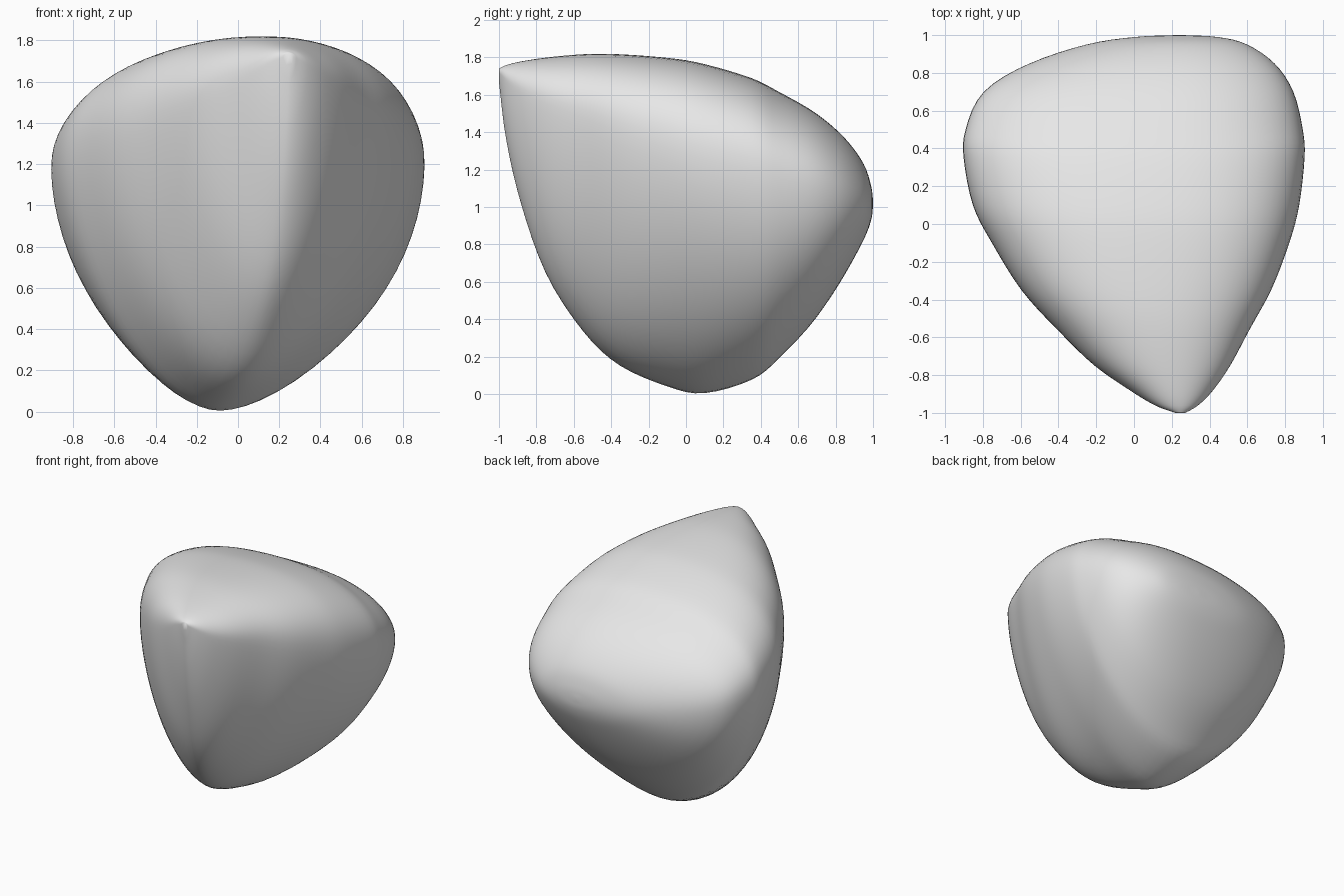
import bpy
import bmesh
import math
from mathutils import Vector

# Remove the default cube only
cube = bpy.data.objects.get("Cube")
if cube:
    bpy.data.objects.remove(cube, do_unlink=True)

RING = 72      # points around each section
STEPS = 4      # sections between neighbouring stations

# Stations from the pointed front to the rounded back:
# y, left x, right x, bottom z, top z, height of greatest width
STATIONS = [
    (-1.0, .22, .27, 1.67, 1.74, 1.72),
    (-.96, .11, .34, 1.35, 1.76, 1.68),
    (-.88, -.02, .42, 1.01, 1.78, 1.62),
    (-.75, -.21, .51, .64, 1.8, 1.57),
    (-.55, -.42, .62, .32, 1.82, 1.49),
    (-.35, -.6, .73, .14, 1.82, 1.41),
    (-.1, -.76, .83, .03, 1.8, 1.32),
    (.1, -.86, .88, -.01, 1.77, 1.26),
    (.35, -.91, .91, .07, 1.69, 1.21),
    (.5, -.9, .9, .18, 1.62, 1.17),
    (.7, -.81, .85, .41, 1.5, 1.11),
    (.85, -.56, .75, .64, 1.37, 1.06),
    (.95, -.25, .6, .83, 1.23, 1.03),
    (.99, 0, .45, .93, 1.11, 1.02),
    (1.0, .23, .25, 1.01, 1.03, 1.02),
]

# Sideways drift of the lower keel and the crown, as (y, x) points
KEEL = [(-1, .25), (-.88, .21), (-.55, .07), (0, -.1), (.4, -.06), (1, .24)]
CROWN = [(-1, .245), (-.75, .17), (-.4, .1), (.5, .1), (1, .24)]

# How far the widest height sits lower on the -x side
SAG = [(-1, 0), (-.75, .08), (-.4, .11), (.2, .04), (.5, 0), (1, 0)]

# Roundness exponents along y: lower left, lower right, upper half
LOWER_LEFT = [(-1, 1.8), (-.4, 1.76), (.1, 1.68), (.5, 1.9), (1, 2)]
LOWER_RIGHT = [(-1, 1.68), (.1, 1.69), (.5, 1.92), (1, 2)]
UPPER = [(-1, 2), (-.55, 2.3), (-.2, 2.45), (.2, 2.4), (1, 2)]


def follow(points, y):
    """Value of a short profile at y."""
    for (ya, va), (yb, vb) in zip(points, points[1:]):
        if y <= yb:
            return va + (vb - va) * (y - ya) / (yb - ya)
    return points[-1][1]


def spline(rows, steps):
    """Catmull-Rom resampling of the station rows."""
    result = []
    last = len(rows) - 1
    for i in range(last):
        quads = list(zip(rows[max(i - 1, 0)], rows[i], rows[i + 1],
                         rows[min(i + 2, last)]))
        for s in range(steps):
            t = s / steps
            result.append([
                b + t * ((c - a) / 2
                         + t * ((a - b) + (c - b) * 2 - (d - b) / 2
                                + t * ((b - c) * 3 + d - a) / 2))
                for a, b, c, d in quads])
    result.append(list(rows[last]))
    return result


def section(row):
    """Closed rounded-triangle outline made of four curved quarters."""
    y, left, right, bottom, top, waist = row
    keel = min(max(follow(KEEL, y), left), right)
    crown = min(max(follow(CROWN, y), left), right)
    points = []
    for k in range(RING):
        angle = math.tau * k / RING
        c, s = math.cos(angle), math.sin(angle)
        widest = waist if c >= 0 else waist - follow(SAG, y)
        if s >= 0:
            middle, height, power = crown, top - widest, follow(UPPER, y)
        else:
            side = LOWER_RIGHT if c >= 0 else LOWER_LEFT
            middle, height, power = keel, widest - bottom, follow(side, y)
        u = abs(c) ** (2 / power)
        v = abs(s) ** (2 / power)
        x = middle + u * ((right - middle) if c >= 0 else (left - middle))
        z = widest + math.copysign(v * height, s)
        points.append(Vector((x, y, z)))
    return points


# Loft the sections into one closed body
bm = bmesh.new()
rings = [[bm.verts.new(p) for p in section(row)]
         for row in spline(STATIONS, STEPS)]
for near, far in zip(rings, rings[1:]):
    for k in range(RING):
        n = (k + 1) % RING
        bm.faces.new((near[k], near[n], far[n], far[k]))
bm.faces.new(rings[0])
bm.faces.new(rings[-1])

# Ease the joins between quarters
for _ in range(6):
    bmesh.ops.smooth_vert(bm, verts=[v for r in rings[4:-2] for v in r],
                          factor=.5, use_axis_x=True, use_axis_z=True)
bmesh.ops.recalc_face_normals(bm, faces=bm.faces)
for face in bm.faces:
    face.smooth = True

mesh = bpy.data.meshes.new("rounded_stone")
bm.to_mesh(mesh)
bm.free()
stone = bpy.data.objects.new("rounded_stone", mesh)
bpy.context.collection.objects.link(stone)

# Plain grey surface
grey = bpy.data.materials.new("light_grey")
grey.use_nodes = True
colour = (.8, .8, .8, 1)
grey.diffuse_color = colour
for node in grey.node_tree.nodes:
    if node.type == 'BSDF_PRINCIPLED':
        node.inputs["Base Color"].default_value = colour
mesh.materials.append(grey)
